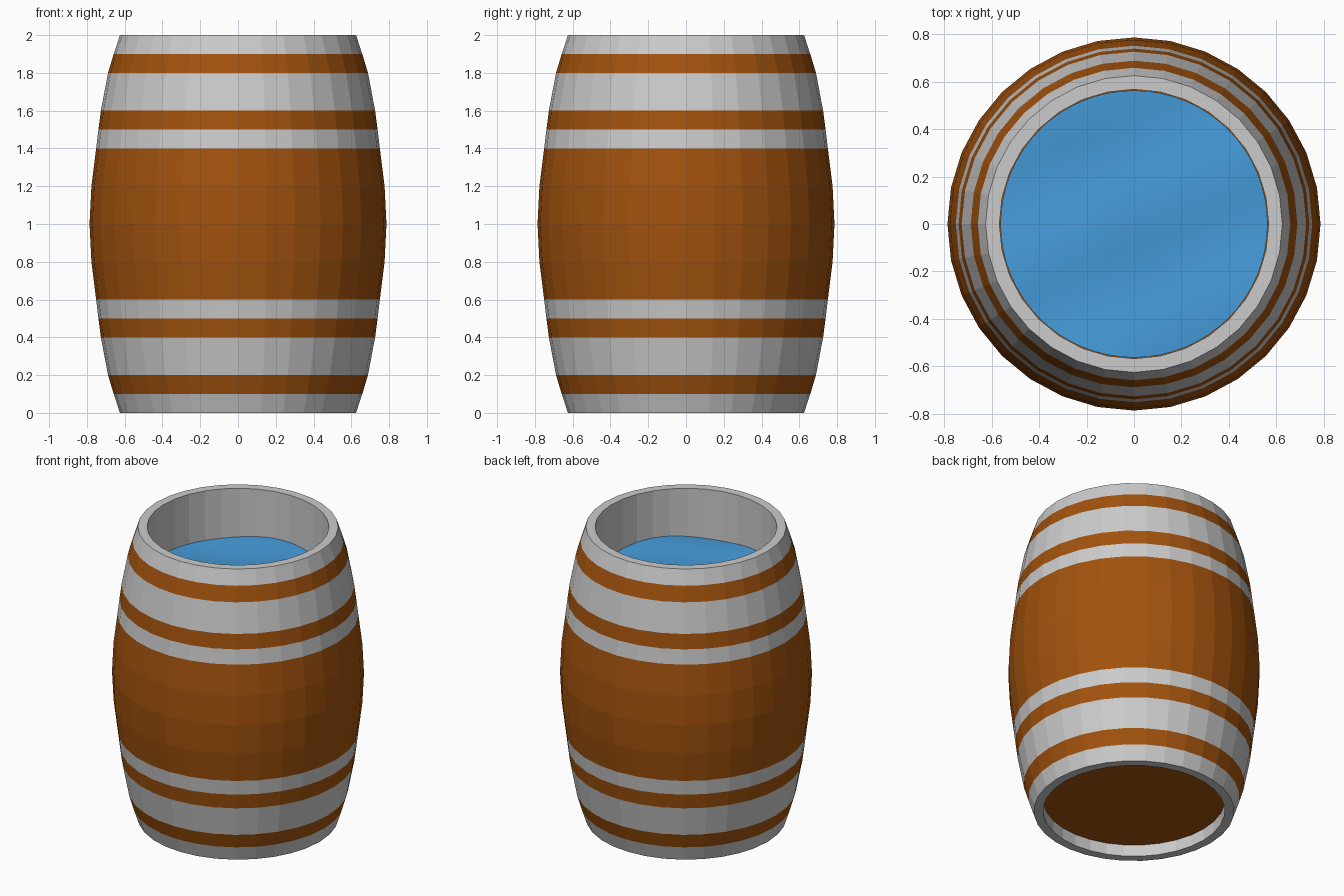
import bpy, bmesh
from math import sin, cos, pi

if "Cube" in bpy.data.objects:
    bpy.data.objects.remove(bpy.data.objects["Cube"])

SIDES = 32
INNER = 0.567


def material(name, color):
    m = bpy.data.materials.new(name)
    m.diffuse_color = color
    m.use_nodes = True
    m.node_tree.nodes["Principled BSDF"].inputs["Base Color"].default_value = m.diffuse_color
    return m


wood = material("wood", (0.36, 0.085, 0.004, 1))
blue = material("water_blue", (0.06, 0.33, 0.70, 1))


def finish(name, bm, mat=None, smooth=False):
    me = bpy.data.meshes.new(name)
    for f in bm.faces:
        f.smooth = smooth
    bm.to_mesh(me)
    bm.free()
    if mat:
        me.materials.append(mat)
    ob = bpy.data.objects.new(name, me)
    bpy.context.collection.objects.link(ob)
    return ob


def lathe(name, profile, mat=None):
    """Revolve (radius, z) points around z with flat facets."""
    bm = bmesh.new()
    rings = [[bm.verts.new((r * cos(2 * pi * k / SIDES), r * sin(2 * pi * k / SIDES), z))
              for k in range(SIDES)] for r, z in profile]
    for a, b in zip(rings, rings[1:]):
        for k in range(SIDES):
            n = (k + 1) % SIDES
            bm.faces.new((a[k], a[n], b[n], b[k]))
    return finish(name, bm, mat)


# Barrel outline, lower half mirrored about z = 1
half = [(0.625, 0), (0.658, 0.1), (0.688, 0.2), (0.726, 0.4), (0.739, 0.5),
        (0.751, 0.6), (0.776, 0.8), (0.786, 1.0)]
outline = half + [(r, 2 - z) for r, z in reversed(half[:-1])]


def section(z0, z1):
    return [p for p in outline if z0 - 0.001 <= p[1] <= z1 + 0.001]


# Alternating metal hoops and wooden stave bands
for i, (z0, z1) in enumerate([(0, .1), (.2, .4), (.5, .6), (1.4, 1.5), (1.6, 1.8), (1.9, 2)]):
    lathe(f"hoop_{i + 1}", section(z0, z1))
for i, (z0, z1) in enumerate([(.1, .2), (.4, .5), (.6, 1.4), (1.5, 1.6), (1.8, 1.9)]):
    lathe(f"staves_{i + 1}", section(z0, z1), wood)

# Rims and inner wall
lathe("rim_and_lining", [(0.625, 2), (INNER, 2), (INNER, 0), (0.625, 0)])

# Recessed wooden bottom
bm = bmesh.new()
bmesh.ops.create_circle(bm, cap_ends=True, segments=SIDES, radius=INNER)
for v in bm.verts:
    v.co.z = 0.08
for f in bm.faces:
    if f.normal.z > 0:
        f.normal_flip()
finish("bottom", bm, wood)

# Rippled water surface
bm = bmesh.new()


def water_vert(r, a):
    x, y = r * cos(a), r * sin(a)
    z = 1.665 + 0.008 * sin(7 * x + 4 * y) + 0.006 * sin(11 * y - 5 * x + 1)
    return bm.verts.new((x, y, z))


centre = water_vert(0, 0)
prev = None
for i in range(1, 17):
    ring = [water_vert((INNER - 0.002) * i / 16, 2 * pi * k / 64) for k in range(64)]
    for k in range(64):
        n = (k + 1) % 64
        if prev:
            bm.faces.new((prev[k], ring[k], ring[n], prev[n]))
        else:
            bm.faces.new((centre, ring[k], ring[n]))
    prev = ring
# Keep the edge inside the faceted wall
for v in prev:
    v.co.x *= 0.996
    v.co.y *= 0.996
finish("water", bm, blue, smooth=True)
